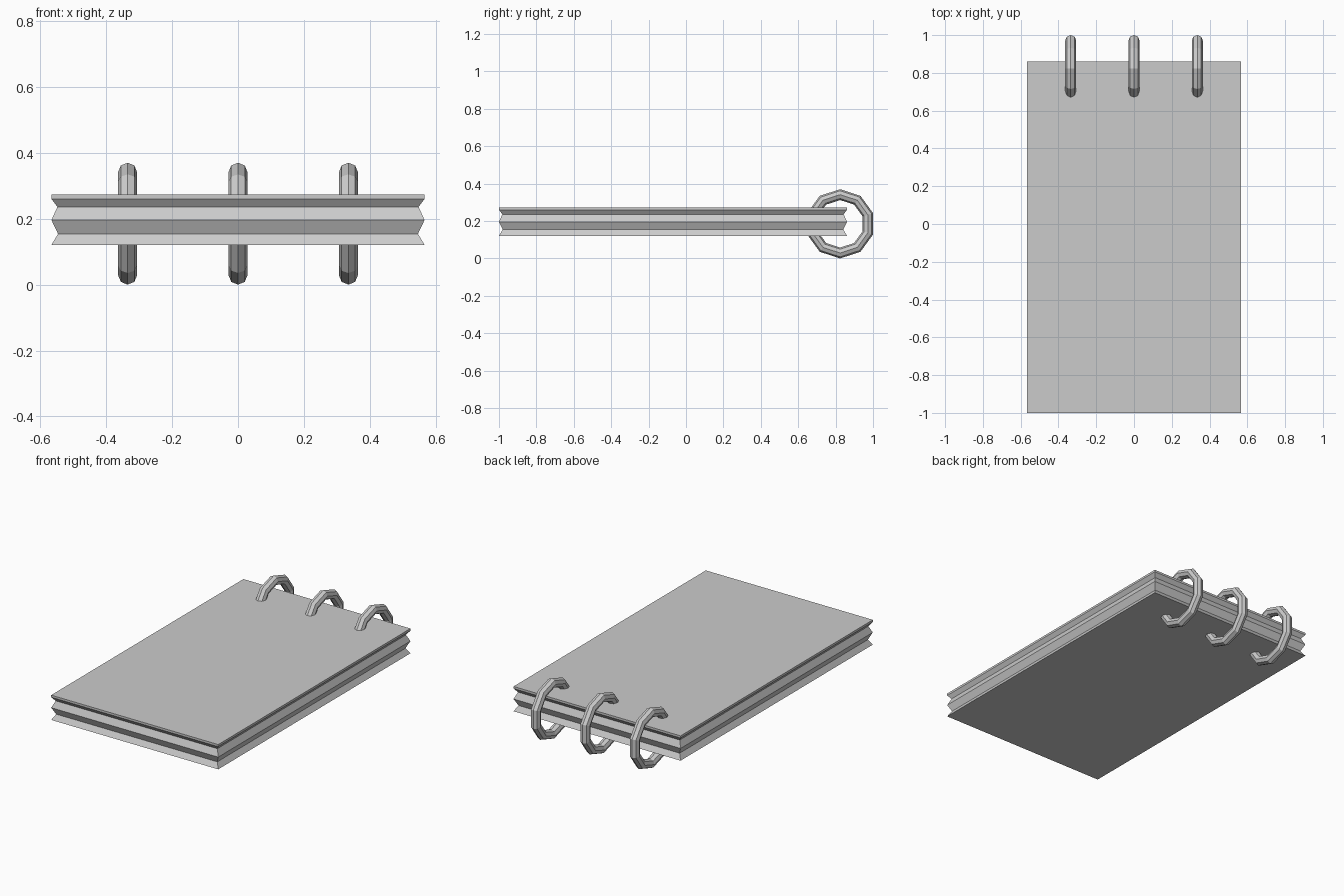
import bpy, bmesh
from math import pi

if "Cube" in bpy.data.objects:
    bpy.data.objects.remove(bpy.data.objects["Cube"])

# Pad block: stacked rectangular sections whose sides fold in and out
def make_pad():
    x, y0, y1 = 0.566, -1.0, 0.861
    profile = [(0.121, 0), (0.154, 0.02), (0.196, 0), (0.236, 0.018), (0.26, 0), (0.273, 0)]
    bm = bmesh.new()
    loops = []
    for z, i in profile:
        loops.append([bm.verts.new(p) for p in (
            (-x + i, y0 + i, z), (x - i, y0 + i, z),
            (x - i, y1 - i, z), (-x + i, y1 - i, z))])
    for a, b in zip(loops, loops[1:]):
        for k in range(4):
            n = (k + 1) % 4
            bm.faces.new((a[k], a[n], b[n], b[k]))
    bm.faces.new(loops[0][::-1])
    bm.faces.new(loops[-1])
    mesh = bpy.data.meshes.new("paper_pad")
    bm.to_mesh(mesh)
    bm.free()
    bpy.context.collection.objects.link(bpy.data.objects.new("paper_pad", mesh))

make_pad()

# Binding rings: ten-segment hoops with an octagonal section
for name, x in (("left", -0.335), ("middle", 0), ("right", 0.335)):
    bpy.ops.mesh.primitive_torus_add(
        major_segments=10, minor_segments=8, major_radius=0.156, minor_radius=0.029,
        location=(x, 0.824, 0.185), rotation=(0, pi / 2, 0))
    ring = bpy.context.object
    ring.name = name + "_binding_ring"
    bpy.ops.object.shade_flat()
